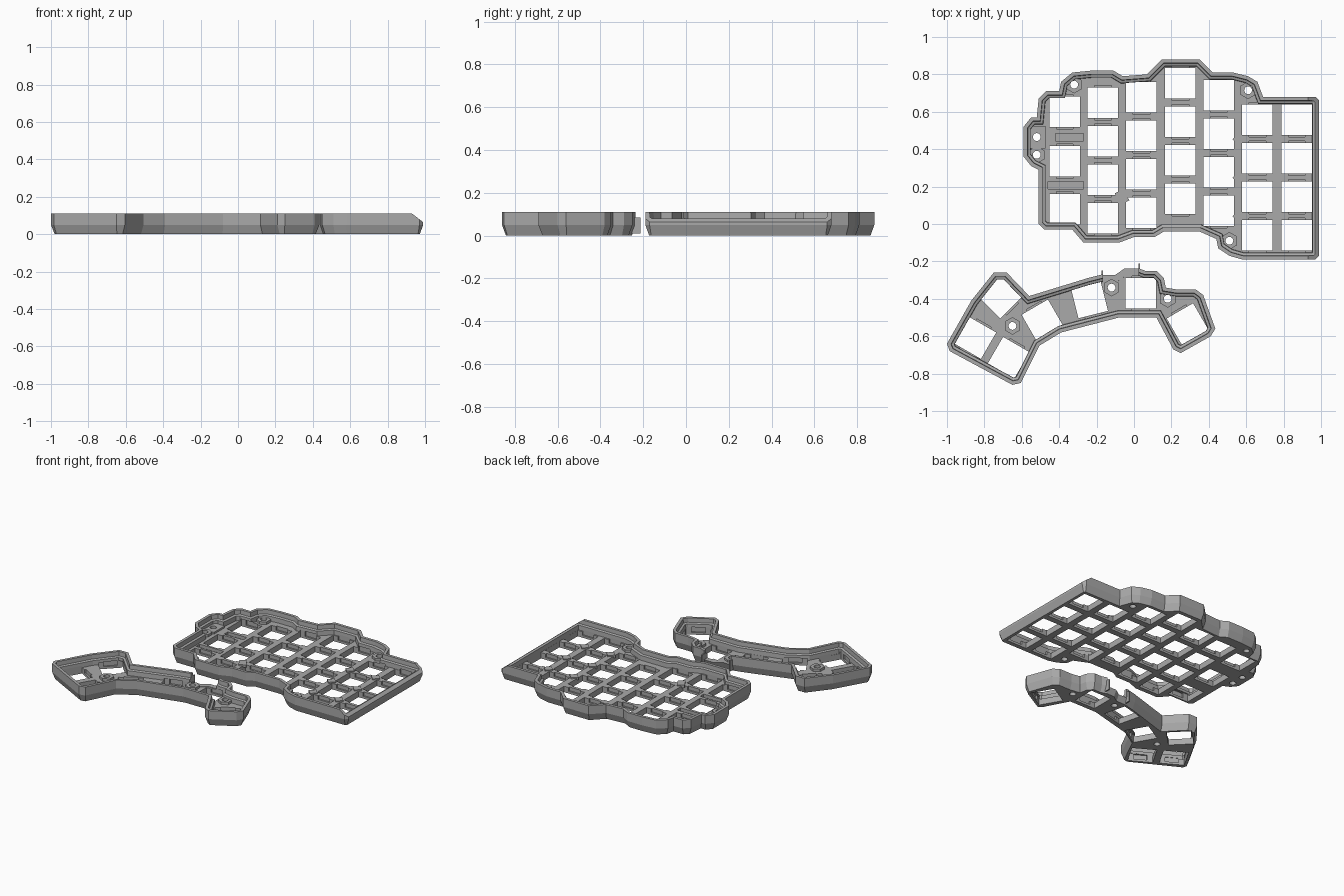
import bpy, bmesh, math
from mathutils import Vector, Matrix

cube = bpy.data.objects.get("Cube")
if cube:
    bpy.data.objects.remove(cube, do_unlink=True)

grey = bpy.data.materials.new("matte grey plastic")
grey.use_nodes = True
tone = (.4, .4, .4, 1)
grey.diffuse_color = tone
grey.node_tree.nodes["Principled BSDF"].inputs["Base Color"].default_value = tone

PLATE, RIM, HOLE = .042, .11, .163


def finish(name, bm):
    bmesh.ops.recalc_face_normals(bm, faces=bm.faces)
    mesh = bpy.data.meshes.new(name)
    bm.to_mesh(mesh)
    bm.free()
    mesh.materials.append(grey)
    ob = bpy.data.objects.new(name, mesh)
    bpy.context.collection.objects.link(ob)
    return ob


def inset(points, d):
    """Move a counterclockwise outline inwards by d with mitred corners."""
    pts = [Vector(p) for p in points]
    out = []
    for i, p in enumerate(pts):
        a = (p - pts[i - 1]).normalized()
        b = (pts[(i + 1) % len(pts)] - p).normalized()
        n, m = Vector((-a.y, a.x)), Vector((-b.y, b.x))
        out.append(p + (n + m) * d / (1 + n.dot(m)))
    return out


def loft(bm, outline, profile):
    """Stack inset copies of an outline and cap both ends."""
    rings = [[bm.verts.new((p.x, p.y, z)) for p in inset(outline, d)] for d, z in profile]
    for low, high in zip(rings, rings[1:]):
        for i in range(len(low)):
            bm.faces.new((low[i - 1], low[i], high[i], high[i - 1]))
    bm.faces.new(rings[0][::-1])
    bm.faces.new(rings[-1])


def box(bm, x, y, sx, sy, z0, z1, angle=0):
    m = (Matrix.Translation((x, y, (z0 + z1) / 2)) @ Matrix.Rotation(math.radians(angle), 4, 'Z')
         @ Matrix.Diagonal((sx, sy, z1 - z0, 1)))
    bmesh.ops.create_cube(bm, size=1, matrix=m)


def cylinder(bm, x, y, r, z0, z1, sides):
    bmesh.ops.create_cone(bm, cap_ends=True, segments=sides, radius1=r, radius2=r, depth=z1 - z0,
                          matrix=Matrix.Translation((x, y, (z0 + z1) / 2)))


def cut(ob, bm):
    cutter = finish("cutter", bm)
    cutter.hide_render = True
    mod = ob.modifiers.new("cut", 'BOOLEAN')
    mod.operation, mod.solver, mod.object = 'DIFFERENCE', 'EXACT', cutter
    bpy.context.view_layer.objects.active = ob
    bpy.ops.object.modifier_apply(modifier=mod.name)
    mesh = cutter.data
    bpy.data.objects.remove(cutter, do_unlink=True)
    bpy.data.meshes.remove(mesh)


def tray(name, outline, keys, screws):
    # Chamfered shell with a stepped rim around a flat key plate
    bm = bmesh.new()
    loft(bm, outline, [(.018, 0), (0, .05), (0, RIM), (.02, RIM), (.022, .08), (.036, .075), (.038, PLATE)])
    ob = finish(name, bm)
    # Through holes for keys and screws
    bm = bmesh.new()
    for x, y, a in keys:
        box(bm, x, y, HOLE, HOLE, -.1, .055, a)
    for x, y in screws:
        cylinder(bm, x, y, .021, -.1, .2, 16)
    cut(ob, bm)
    # Clip recesses above a thin lip
    bm = bmesh.new()
    for x, y, a in keys:
        box(bm, x, y, .09, HOLE + .022, .016, .053, a)
    cut(ob, bm)
    # Six-sided screw bosses
    for i, (x, y) in enumerate(screws):
        bm = bmesh.new()
        cylinder(bm, x, y, .047, .03, .06, 6)
        boss = finish(f"{name}_screw_boss_{i + 1}", bm)
        bm = bmesh.new()
        cylinder(bm, x, y, .021, -.1, .2, 16)
        cut(boss, bm)
    return ob


# Main tray
main_outline = [
    (.99, .66), (.97, .68), (.69, .68), (.66, .76), (.61, .79), (.53, .81), (.42, .81),
    (.35, .88), (.15, .88), (.07, .80), (-.06, .79), (-.11, .82), (-.23, .82), (-.33, .81),
    (-.39, .76), (-.40, .71), (-.47, .71), (-.51, .67), (-.52, .57), (-.55, .57), (-.59, .52),
    (-.59, .36), (-.55, .31), (-.51, .29), (-.51, 0), (-.48, -.03), (-.33, -.03), (-.27, -.10),
    (-.08, -.10), (0, -.07), (.11, -.07), (.16, -.04), (.35, -.04), (.44, -.08), (.45, -.13),
    (.51, -.17), (.58, -.19), (.97, -.19), (.99, -.17)]
columns = [(-.166, .03), (.04, .06), (.248, .135), (.453, .07), (.66, -.06), (.87, -.06)]
main_keys = [(x, y + row * .206, 0) for x, y in columns for row in range(4)]
main_keys += [(-.37, y, 0) for y in (.08, .335, .6)]
main_screws = [(-.32, .745), (.61, .715), (.51, -.09), (-.52, .37)]
main = tray("main_tray", main_outline, main_keys, main_screws)

# Sloped top of the right wall
bm = bmesh.new()
wedge = [(.906, .128), (1.1, -.018), (1.1, .3), (.906, .3)]
ends = [[bm.verts.new((x, y, z)) for x, z in wedge] for y in (-.5, 1)]
bm.faces.new(ends[0])
bm.faces.new(ends[1][::-1])
for i in range(4):
    bm.faces.new((ends[0][i - 1], ends[0][i], ends[1][i], ends[1][i - 1]))
cut(main, bm)

# Sunken slots beside the outer column
bm = bmesh.new()
box(bm, -.345, .465, .15, .04, .02, .06)
box(bm, -.366, .208, .19, .04, .02, .06)
cut(main, bm)

# Diamond posts at the crossings of the plate
bm = bmesh.new()
for x in (.562, .765):
    for y in (.042, .248, .454):
        box(bm, x, y, .05, .05, .03, .05, 45)
box(bm, -.064, .145, .05, .07, .03, .05, 30)
finish("diamond_posts", bm)

# Raised pad on the left ear
bm = bmesh.new()
box(bm, -.52, .465, .095, .12, .03, .055)
pad = finish("ear_pad", bm)
for part in (main, pad):
    bm = bmesh.new()
    cylinder(bm, -.52, .465, .021, -.1, .2, 16)
    cut(part, bm)

# Thumb tray
thumb_outline = [
    (-1, -.64), (-.87, -.41), (-.75, -.26), (-.68, -.26), (-.56, -.385), (-.25, -.29),
    (-.17, -.27), (-.10, -.27), (-.05, -.235), (.02, -.235), (.06, -.25), (.12, -.25),
    (.16, -.29), (.17, -.34), (.23, -.35), (.33, -.35), (.37, -.38), (.435, -.56), (.41, -.60),
    (.25, -.69), (.21, -.67), (.12, -.50), (-.08, -.50), (-.39, -.58), (-.505, -.65),
    (-.605, -.85), (-.65, -.86), (-.985, -.68)][::-1]
thumb_keys = [(-.714, -.39, 45), (-.848, -.61, -30), (-.67, -.715, -30), (-.49, -.515, 30),
              (-.238, -.405, 14), (.035, -.37, 0), (.286, -.535, 30)]
thumb_screws = [(-.12, -.34), (.18, -.40), (-.65, -.545)]
thumb = tray("thumb_tray", thumb_outline, thumb_keys, thumb_screws)

# Opening in the back wall of the thumb tray, with a thin fin at each end
bm = bmesh.new()
box(bm, -.07, -.25, .19, .12, .045, .2)
cut(thumb, bm)
bm = bmesh.new()
box(bm, .028, -.235, .008, .045, .01, .085)
box(bm, -.17, -.27, .008, .045, .01, .085)
finish("thumb_fins", bm)
